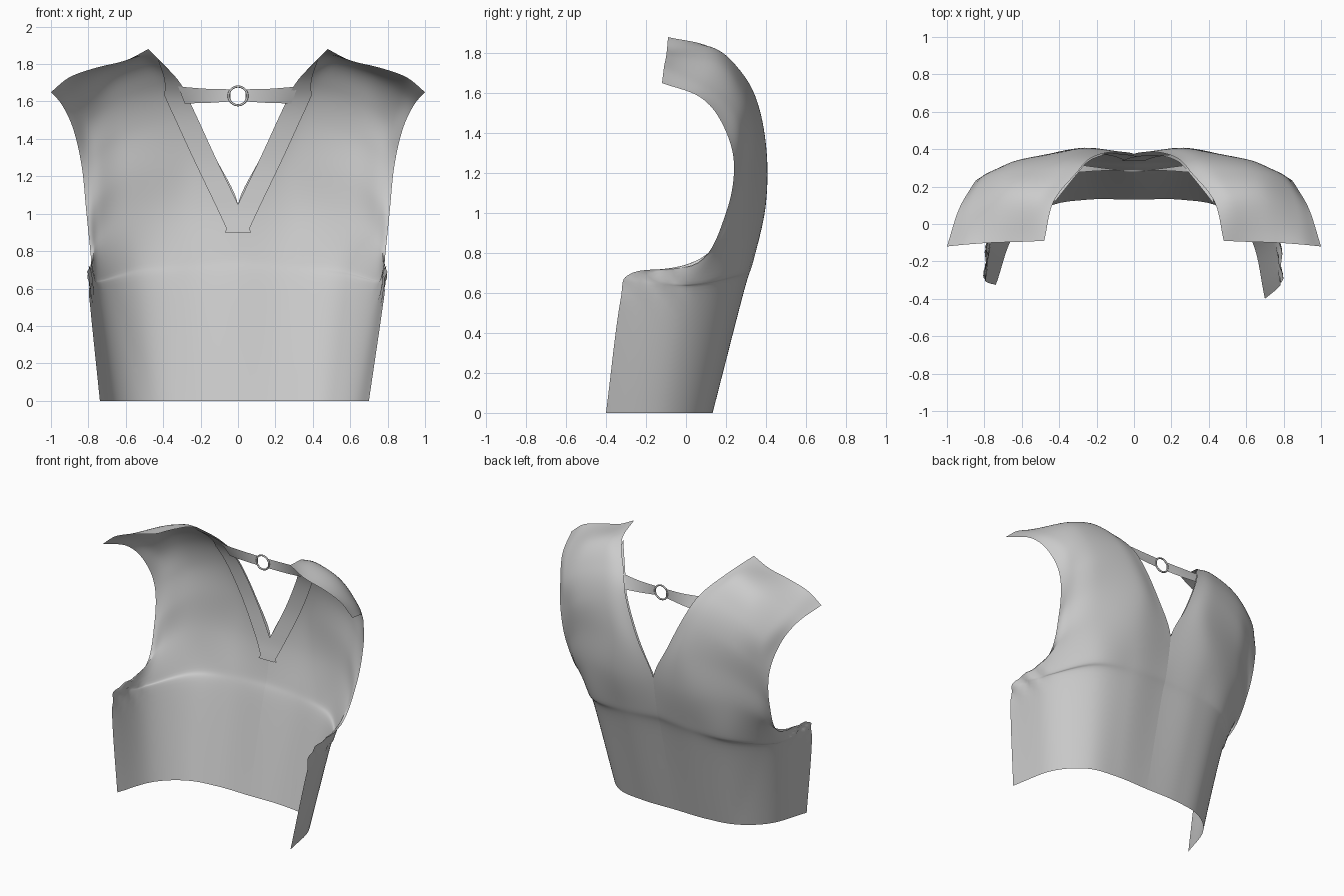
import bpy, math
from mathutils import Vector

if "Cube" in bpy.data.objects:
    bpy.data.objects.remove(bpy.data.objects["Cube"])

# Half-panel section rows, hem to shoulder; each runs from centre/neckline to side/armhole
ROWS = [
    [(0, .13, 0), (.25, .13, 0), (.47, .085, 0), (.63, -.09, 0), (.70, -.40, 0)],
    [(0, .28, .62), (.28, .285, .6), (.54, .22, .6), (.73, 0, .57), (.78, -.33, .55)],
    [(0, .33, .78), (.28, .335, .76), (.56, .27, .72), (.75, .03, .66), (.79, -.27, .70)],
    [(0, .375, 1.05), (.30, .395, 1.02), (.59, .32, .98), (.745, .2, .88), (.785, .06, .75)],
    [(.12, .385, 1.3), (.30, .403, 1.28), (.60, .335, 1.2), (.75, .25, 1.1), (.81, .2, 1.0)],
    [(.235, .35, 1.55), (.38, .365, 1.52), (.62, .34, 1.42), (.76, .28, 1.32), (.835, .24, 1.25)],
    [(.31, .27, 1.70), (.44, .285, 1.69), (.66, .28, 1.61), (.80, .25, 1.5), (.88, .18, 1.45)],
    [(.43, .12, 1.83), (.53, .14, 1.82), (.70, .15, 1.75), (.86, .11, 1.64), (.94, .07, 1.58)],
    [(.48, -.09, 1.88), (.6, -.095, 1.82), (.76, -.1, 1.78), (.9, -.11, 1.73), (1.0, -.12, 1.65)],
]


def spline(points, steps):
    """Smooth curve through the points."""
    p = [Vector(q) for q in points]
    p = [p[0] * 2 - p[1]] + p + [p[-1] * 2 - p[-2]]
    out = []
    for i in range(1, len(p) - 2):
        a, b, c, d = p[i - 1:i + 3]
        for k in range(steps):
            t = k / steps
            out.append(.5 * (2 * b + (c - a) * t + (2 * a - 5 * b + 4 * c - d) * t * t
                             + (3 * b - a - 3 * c + d) * t ** 3))
    return out + [p[-2]]


def sheet(name, grid):
    """Smooth open surface from a grid of points."""
    n = len(grid[0])
    faces = [(r * n + c, r * n + c + 1, (r + 1) * n + c + 1, (r + 1) * n + c)
             for r in range(len(grid) - 1) for c in range(n - 1)]
    mesh = bpy.data.meshes.new(name)
    mesh.from_pydata([tuple(v) for row in grid for v in row], [], faces)
    mesh.polygons.foreach_set("use_smooth", [True] * len(faces))
    obj = bpy.data.objects.new(name, mesh)
    bpy.context.collection.objects.link(obj)
    return obj


def mirrored(points, side):
    return [Vector((p.x * side, p.y, p.z)) for p in points]


def loosen(p):
    """The left side flap hangs a little wider and shorter."""
    t = max(0, 1 - p.z / .9) * min(1, max(0, (.1 - p.y) / .5))
    return Vector((-p.x * (1 + .055 * t), p.y + .075 * t, p.z))


# Back panel halves
columns = [spline(c, 8) for c in zip(*ROWS)]
half = [spline(r, 8) for r in zip(*columns)]
for row in half:
    for p in row:
        p.x, p.z = max(0, p.x), max(0, p.z)
        # gathered cloth under the arm
        w = max(0, 1 - abs(p.z - .66) / .12) * min(1, max(0, (.05 - p.y) / .15))
        p.x += .012 * w * math.sin(p.y * 45 + p.z * 30)
sheet("right_panel", half)
sheet("left_panel", [[loosen(p) for p in reversed(row)] for row in half])

# Neck facings, crossing below the V
edge = spline([(-.07, .352, .9)] + [r[0] for r in ROWS[3:8]], 8)
for side, name, gap in ((1, "right_facing", .016), (-1, "left_facing", .010)):
    grid = []
    for i, p in enumerate(edge):
        width = .122 * min(1, (len(edge) - 1 - i) / 12)
        inner, outer = p - Vector((0, gap, 0)), p + Vector((width, -gap, 0))
        grid.append(mirrored([inner, (inner + outer) / 2, outer], side))
    sheet(name, grid)

# Neck straps
for side, name in ((1, "right_strap"), (-1, "left_strap")):
    top = spline([(.04, .285, 1.665), (.17, .285, 1.668), (.32, .275, 1.68)], 6)
    low = spline([(.04, .283, 1.60), (.17, .30, 1.592), (.285, .315, 1.59)], 6)
    sheet(name, [mirrored([a, (a + b) / 2, b], side) for a, b in zip(top, low)])

# Ring joining the straps
bpy.ops.mesh.primitive_torus_add(major_radius=.05, minor_radius=.006, major_segments=32,
                                 minor_segments=8, location=(0, .283, 1.63),
                                 rotation=(math.pi / 2, 0, 0))
bpy.context.object.name = "strap_ring"
bpy.ops.object.shade_smooth()
